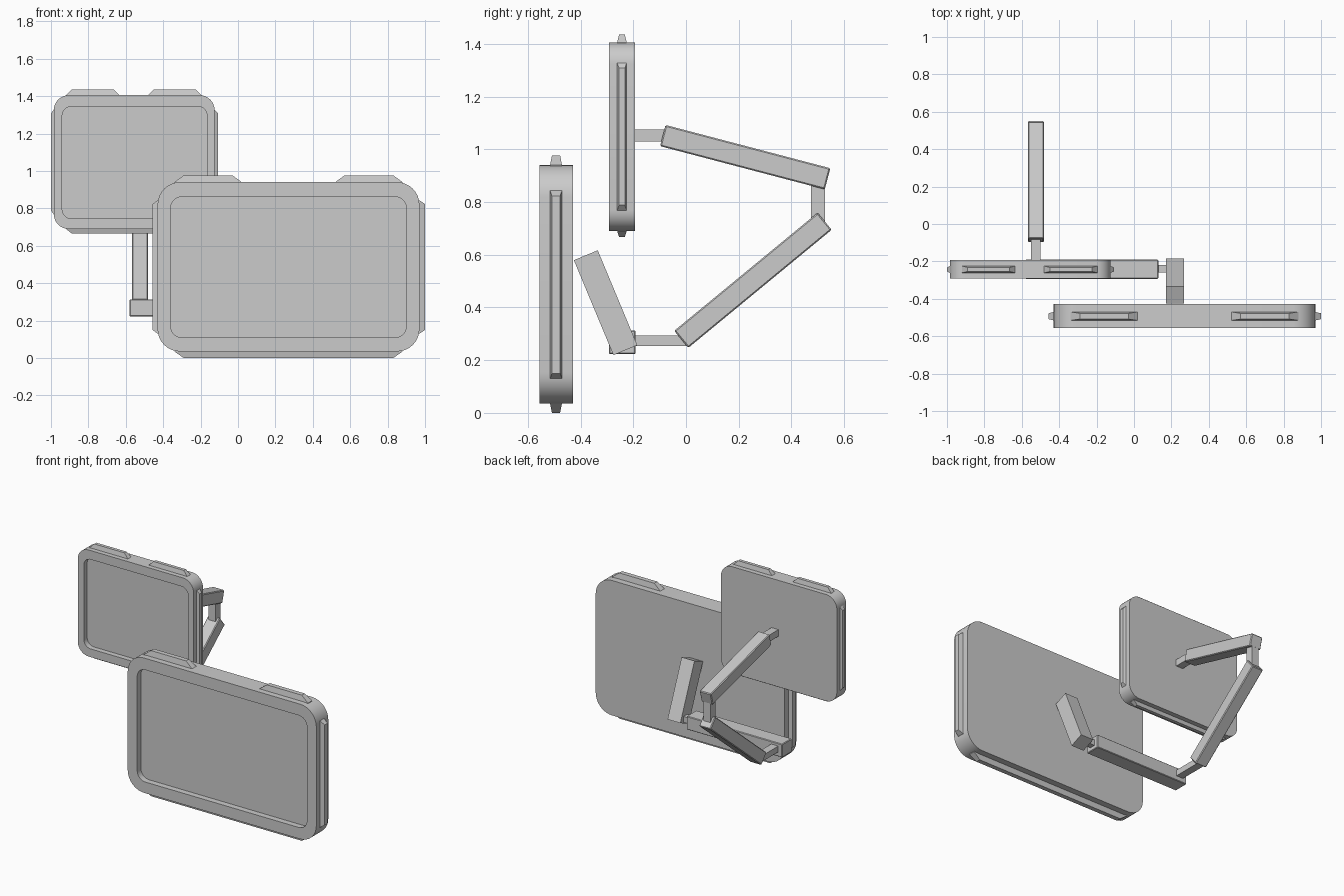
import bpy, bmesh, math
from mathutils import Vector, Matrix

if "Cube" in bpy.data.objects:
    bpy.data.objects.remove(bpy.data.objects["Cube"])


def finish(bm, name, smooth=False):
    bmesh.ops.recalc_face_normals(bm, faces=bm.faces[:])
    me = bpy.data.meshes.new(name)
    bm.to_mesh(me)
    bm.free()
    ob = bpy.data.objects.new(name, me)
    bpy.context.collection.objects.link(ob)
    if smooth:
        bpy.ops.object.select_all(action='DESELECT')
        ob.select_set(True)
        bpy.context.view_layer.objects.active = ob
        bpy.ops.object.shade_smooth_by_angle(angle=math.radians(30))
    return ob


def round_rect(x0, x1, z0, z1, r, y, seg=8):
    pts = []
    corners = [(x1 - r, z1 - r), (x0 + r, z1 - r), (x0 + r, z0 + r), (x1 - r, z0 + r)]
    for q, (cx, cz) in enumerate(corners):
        for i in range(seg + 1):
            a = math.pi / 2 * (q + i / seg)
            pts.append((cx + r * math.cos(a), y, cz + r * math.sin(a)))
    return pts


def screen(name, outer, inner, r_out, r_in, y0, y1, depth):
    """Rounded slab with a recessed display on its front (y0) face."""
    bm = bmesh.new()
    loops = [round_rect(*outer, r_out, y1), round_rect(*outer, r_out, y0),
             round_rect(*inner, r_in, y0), round_rect(*inner, r_in, y0 + depth)]
    rings = [[bm.verts.new(p) for p in l] for l in loops]
    n = len(rings[0])
    for a, b in zip(rings, rings[1:]):
        for i in range(n):
            j = (i + 1) % n
            bm.faces.new((a[i], a[j], b[j], b[i]))
    bm.faces.new(rings[0])
    bm.faces.new(rings[-1])
    return finish(bm, name, True)


def ridge(name, axis, a, b, base, tip, y, w, slope):
    """Tapered bumper running along x or z from a to b, rising from base to tip."""
    bm = bmesh.new()
    sink = base - (tip - base) * 0.3
    rings = []
    for h, cut, hw in ((sink, 0, w / 2), (base, 0, w / 2), (tip, slope, w / 2 - 0.007)):
        ring = []
        for s, t in ((a + cut, -hw), (b - cut, -hw), (b - cut, hw), (a + cut, hw)):
            ring.append(bm.verts.new((s, y + t, h) if axis == 'x' else (h, y + t, s)))
        rings.append(ring)
    for p, q in zip(rings, rings[1:]):
        for i in range(4):
            bm.faces.new((p[i], p[(i + 1) % 4], q[(i + 1) % 4], q[i]))
    bm.faces.new(rings[0])
    bm.faces.new(rings[-1])
    return finish(bm, name)


def bar(name, p, q, width, thick, bevel=0.0):
    """Box from p to q; width along x (or y when the bar runs along x)."""
    p, q = Vector(p), Vector(q)
    d = (q - p).normalized()
    side = Vector((0, 1, 0)) if abs(d.x) > 0.9 else Vector((1, 0, 0))
    up = d.cross(side)
    rot = Matrix((d, side, up)).transposed().to_4x4()
    bm = bmesh.new()
    bmesh.ops.create_cube(bm, size=1)
    bmesh.ops.scale(bm, vec=((q - p).length, width, thick), verts=bm.verts[:])
    if bevel:
        bmesh.ops.bevel(bm, geom=bm.edges[:], offset=bevel, segments=1, affect='EDGES')
    bmesh.ops.transform(bm, matrix=Matrix.Translation((p + q) / 2) @ rot, verts=bm.verts[:])
    return finish(bm, name)


# Screens
screen("large_screen", (-0.43, 0.97, 0.035, 0.94), (-0.36, 0.90, 0.11, 0.862),
       0.12, 0.06, -0.555, -0.428, 0.04)
screen("small_screen", (-0.985, -0.125, 0.69, 1.405), (-0.94, -0.165, 0.745, 1.345),
       0.08, 0.05, -0.292, -0.193, 0.035)

# Bumpers: two on top, one long below, one on each side
for label, y, w, slope, top, bottom, sides in (
    ("large", -0.493, 0.045, 0.05,
     ((-0.34, 0.02), (0.52, 0.88), 0.94, 0.977), (-0.34, 0.88, 0.035, 0.0),
     ((0.97, 1.0), (-0.43, -0.457), 0.13, 0.843)),
    ("small", -0.243, 0.036, 0.03,
     ((-0.92, -0.635), (-0.48, -0.195), 1.405, 1.435), (-0.92, -0.19, 0.69, 0.667),
     ((-0.125, -0.107), (-0.985, -1.0), 0.768, 1.328)),
):
    for i in range(2):
        ridge(f"{label}_top_bumper_{i + 1}", 'x', *top[i], top[2], top[3], y, w, slope)
        ridge(f"{label}_side_bumper_{i + 1}", 'z', sides[2], sides[3], *sides[i], y, w, 0.02)
    ridge(f"{label}_bottom_bumper", 'x', *bottom, y, w, slope)

# Folding arm behind the screens
AX = -0.525
bar("small_screen_mount", (AX, -0.21, 1.052), (AX, -0.06, 1.052), 0.052, 0.045)
bar("upper_arm", (AX, -0.088, 1.052), (AX, 0.537, 0.888), 0.085, 0.083, 0.005)
bar("elbow_link", (AX, 0.501, 0.70), (AX, 0.501, 0.89), 0.052, 0.053)
bar("lower_arm", (AX, 0.526, 0.727), (AX, -0.018, 0.279), 0.085, 0.084, 0.005)
bar("base_link", (AX, 0.01, 0.274), (AX, -0.21, 0.274), 0.052, 0.04)
bar("cross_arm", (-0.58, -0.242, 0.268), (0.13, -0.242, 0.268), 0.102, 0.09, 0.004)
bar("pivot_link", (0.12, -0.24, 0.268), (0.18, -0.24, 0.268), 0.04, 0.04)
bar("large_screen_arm", (0.219, -0.38, 0.598), (0.219, -0.23, 0.238), 0.095, 0.098)
